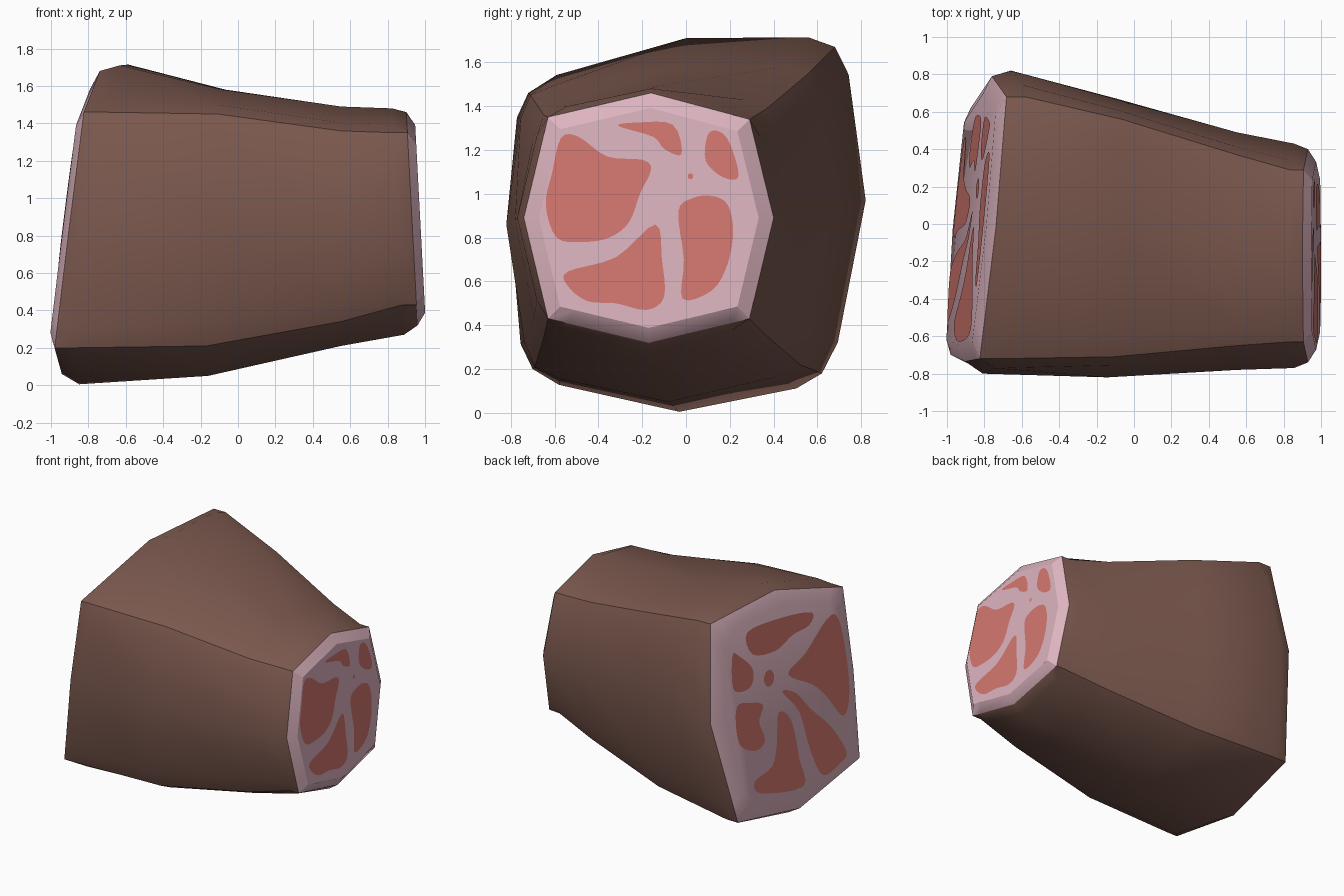
import bpy, bmesh, math
from mathutils import Vector

if "Cube" in bpy.data.objects:
    bpy.data.objects.remove(bpy.data.objects["Cube"])


def material(name, rgb):
    m = bpy.data.materials.new(name)
    m.diffuse_color = (*rgb, 1)
    m.use_nodes = True
    m.node_tree.nodes["Principled BSDF"].inputs["Base Color"].default_value = m.diffuse_color
    return m


RIND = material("brown rind", (0.20, 0.10, 0.077))
FAT = material("pink fat", (0.73, 0.46, 0.53))
MEAT = material("red meat", (0.66, 0.19, 0.16))


# Tilted planes of the two cut ends
def left_x(y, z):
    return -0.947 + 0.125 * z + 0.083 * y


def right_x(y, z):
    return 0.93 - 0.053 * (z - 0.89)


def section(back, top, front, bottom, bt, ft, fb, bb, push):
    """16-point section: four mids, four corners, softened beside each corner."""
    loop = [back, bt, top, ft, front, fb, bottom, bb]
    outward = [(1, 0), (0, 1), (-1, 0), (0, -1)]
    pts = []
    for i in range(0, 8, 2):
        m, c, n = (Vector(loop[j % 8]) for j in (i, i + 1, i + 2))
        k = i // 2
        pts += [m, c.lerp(m, 0.18) + push * Vector(outward[k]), c,
                c.lerp(n, 0.18) + push * Vector(outward[(k + 1) % 4])]
    return pts


def scaled(pts, s):
    mid = sum(pts, Vector((0, 0))) / len(pts)
    return [mid + (p - mid) * s for p in pts]


lc = ((.68, 1.67), (-.72, 1.46), (-.70, .20), (.62, .18))
rc = ((.29, 1.34), (-.63, 1.35), (-.63, .43), (.29, .43))
left_rim = section((.79, .97), (-.02, 1.68), (-.735, .84), (-.03, .06), *lc, 0)
left_body = section((.82, .97), (0, 1.71), (-.80, .84), (-.03, .005), *lc, .037)
middle = section((.67, .93), (-.05, 1.58), (-.82, .86), (-.08, .05),
                 (.56, 1.55), (-.71, 1.45), (-.69, .21), (.52, .22), .025)
shoulder = section((.49, .9), (-.14, 1.49), (-.78, .88), (-.15, .21),
                   (.37, 1.39), (-.65, 1.36), (-.65, .34), (.37, .35), .02)
right_body = section((.43, .89), (-.16, 1.48), (-.77, .89), (-.16, .27), *rc, .025)
right_rim = section((.40, .89), (-.16, 1.46), (-.74, .89), (-.17, .32), *rc, 0)

# Rings along x: section and the x position of each point
rings = [
    (scaled(left_rim, .88), lambda y, z: left_x(y, z) - .04),
    (left_rim, left_x),
    (left_body, lambda y, z: left_x(y, z) + .1),
    (middle, lambda y, z: -.12 + .05 * (z - .8) + .03 * y),
    (shoulder, lambda y, z: .55),
    (right_body, lambda y, z: right_x(y, z) - .075),
    (right_rim, right_x),
    (scaled(right_rim, .88), lambda y, z: right_x(y, z) + .044),
]

# Ham chunk: rind wall with domed fat ends
bm = bmesh.new()
verts = [[bm.verts.new((fx(*p), *p)) for p in pts] for pts, fx in rings]
for r in range(len(verts) - 1):
    a, b = verts[r], verts[r + 1]
    for i in range(16):
        j = (i + 1) % 16
        f = bm.faces.new((a[i], a[j], b[j], b[i]))
        f.material_index = 1 if r in (0, len(verts) - 2) else 0
for end in (verts[0], verts[-1]):
    bm.faces.new(end).material_index = 1
bmesh.ops.recalc_face_normals(bm, faces=bm.faces)
me = bpy.data.meshes.new("ham_chunk")
bm.to_mesh(me)
bm.free()
ham = bpy.data.objects.new("ham_chunk", me)
bpy.context.collection.objects.link(ham)
me.materials.append(RIND)
me.materials.append(FAT)
bpy.context.view_layer.objects.active = ham
ham.select_set(True)
bpy.ops.object.shade_smooth_by_angle(angle=math.radians(32))


def smooth_loop(pts, steps=4):
    """Closed Catmull-Rom curve through the points."""
    out, n = [], len(pts)
    for i in range(n):
        a, b, c, d = (Vector(pts[(i + k) % n]) for k in (-1, 0, 1, 2))
        for s in range(steps):
            t = s / steps
            out.append(.5 * (2 * b + (c - a) * t + (2 * a - 5 * b + 4 * c - d) * t * t
                             + (3 * b - a - 3 * c + d) * t ** 3))
    return out


def dot(y, z, ry, rz):
    return [(y + ry * math.cos(k * math.pi / 3), z + rz * math.sin(k * math.pi / 3))
            for k in range(6)]


def meat_patches(name, shapes, fx, side):
    bm = bmesh.new()
    for shape in shapes:
        f = bm.faces.new([bm.verts.new((fx(*p) + side * .004, *p))
                          for p in smooth_loop(shape)])
        f.normal_update()
        if f.normal.x * side < 0:
            f.normal_flip()
    bmesh.ops.triangulate(bm, faces=bm.faces)
    me = bpy.data.meshes.new(name)
    bm.to_mesh(me)
    bm.free()
    me.materials.append(MEAT)
    bpy.context.collection.objects.link(bpy.data.objects.new(name, me))


# Meat on the small right end, as (y, z) outlines
right_shapes = [
    [(-.57, 1.255), (-.49, 1.26), (-.36, 1.17), (-.2, 1.155), (-.16, 1.11), (-.21, 1.0),
     (-.26, .87), (-.35, .80), (-.47, .78), (-.59, .80), (-.64, .95), (-.61, 1.1)],
    [(-.31, 1.31), (-.22, 1.325), (-.06, 1.315), (-.02, 1.18), (-.1, 1.205), (-.15, 1.26)],
    [(.10, 1.27), (.15, 1.285), (.2, 1.23), (.24, 1.08), (.17, 1.075), (.09, 1.15)],
    [(-.035, .92), (.03, .98), (.12, .99), (.19, .95), (.215, .83), (.19, .68), (.12, .56),
     (-.015, .52), (-.01, .7)],
    [(-.14, .86), (-.11, .7), (-.10, .53), (-.18, .47), (-.32, .5), (-.45, .51),
     (-.54, .58), (-.54, .645), (-.32, .71)],
    dot(.02, 1.08, .012, .014),
]
meat_patches("right_meat", right_shapes, rings[-1][1], 1)

# Meat on the large left end
left_shapes = [
    [(.36, 1.51), (-.01, 1.49), (-.32, 1.42), (-.28, 1.34), (-.10, 1.33), (.09, 1.28),
     (.33, 1.335)],
    [(-.57, 1.31), (-.62, 1.10), (-.62, .74), (-.53, .58), (-.38, .776), (-.25, .91),
     (-.01, 1.07), (-.21, 1.156), (-.45, 1.31)],
    [(.54, 1.40), (.47, 1.37), (.35, 1.24), (.37, 1.13), (.47, 1.11), (.57, 1.17)],
    dot(.19, 1.11, .055, .06),
    [(.556, 1.02), (.395, 1.0), (.28, .94), (.34, .84), (.30, .69), (.41, .65), (.57, .76)],
    [(.13, .835), (.01, .735), (-.03, .44), (-.04, .23), (.40, .33), (.45, .435),
     (.26, .48), (.185, .62)],
    [(.07, .97), (-.07, .91), (-.20, .75), (-.39, .55), (-.52, .32), (-.44, .26),
     (-.25, .24), (-.15, .47), (-.08, .77)],
]
meat_patches("left_meat", left_shapes, rings[0][1], -1)
